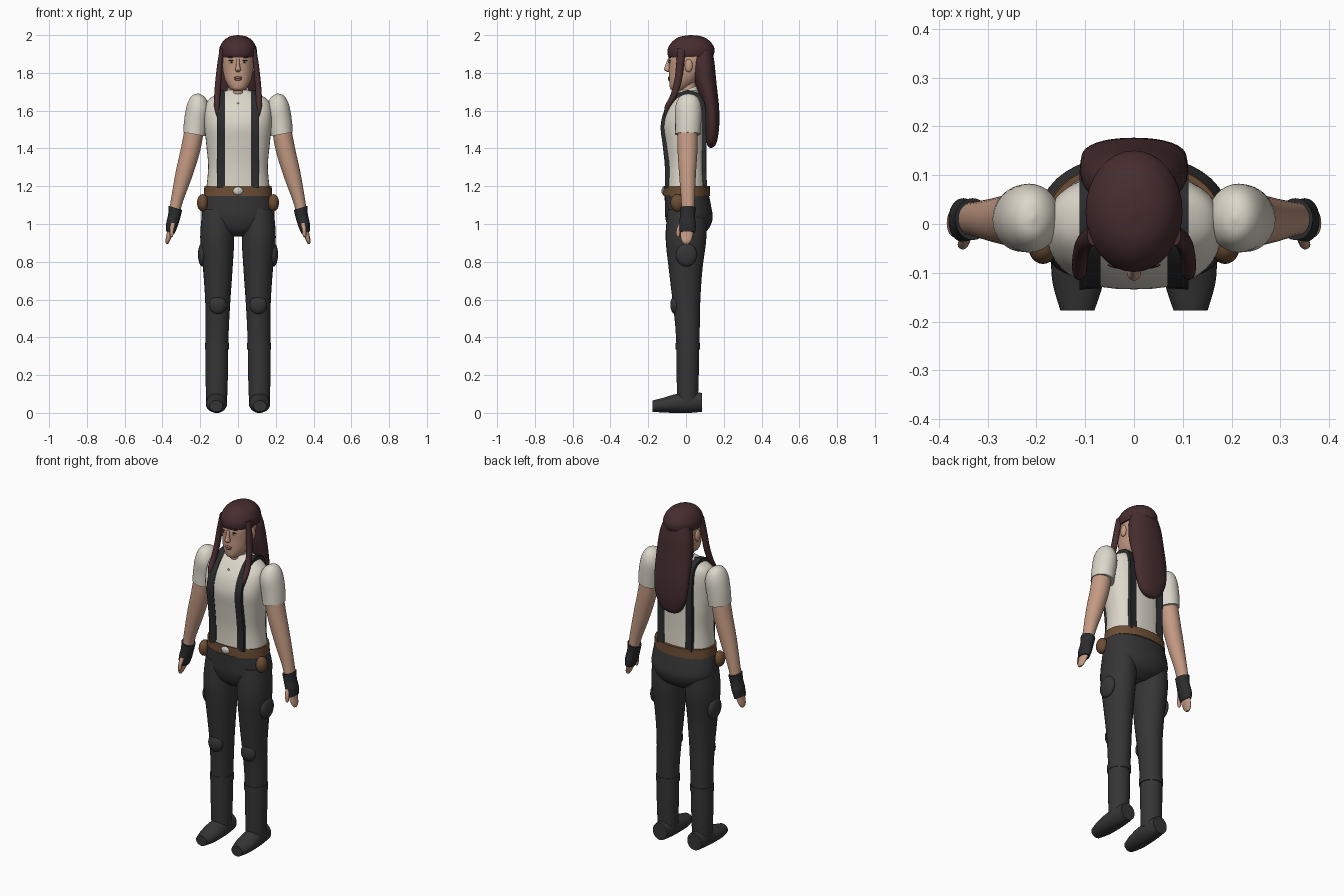
import bpy, bmesh, math
from mathutils import Vector, Matrix


def material(name, r, g, b):
    m = bpy.data.materials.new(name)
    m.diffuse_color = (r, g, b, 1)
    return m


SKIN = material("skin", 0.56, 0.33, 0.23)
HAIR = material("dark_red_hair", 0.062, 0.026, 0.028)
SHIRT = material("cream_cloth", 0.72, 0.68, 0.59)
PANTS = material("charcoal_cloth", 0.036, 0.036, 0.037)
STRAP = material("black_leather", 0.024, 0.025, 0.027)
BROWN = material("brown_leather", 0.15, 0.075, 0.035)
METAL = material("pale_metal", 0.62, 0.6, 0.56)
LIPS = material("lips", 0.33, 0.14, 0.12)
DARK = material("dark_eye", 0.03, 0.018, 0.015)


def finish(name, bm, mat):
    bmesh.ops.recalc_face_normals(bm, faces=bm.faces)
    me = bpy.data.meshes.new(name)
    bm.to_mesh(me)
    bm.free()
    me.materials.append(mat)
    ob = bpy.data.objects.new(name, me)
    bpy.context.collection.objects.link(ob)
    return ob


def spline(rings, steps):
    """Smoothly interpolate between key rings."""
    out = []
    for i in range(len(rings) - 1):
        p = [rings[max(0, min(len(rings) - 1, i + k))] for k in (-1, 0, 1, 2)]
        for s in range(steps):
            t = s / steps
            out.append([b + 0.5 * t * (c - a + t * (2*a - 5*b + 4*c - d + t * (3*(b - c) + d - a)))
                        for a, b, c, d in zip(*p)])
    return out + [list(rings[-1])]


def loft(name, rings, mat, n=32, power=2.0, steps=5, side=1, along_y=False, tilt_x=0, tilt_y=0):
    """Rings are (centre x, centre y, z, radius x, radius y); along_y swaps y and z."""
    bm = bmesh.new()
    rows = []
    for cx, cy, z, rx, ry in spline(rings, steps):
        row = []
        for k in range(n):
            a = 2 * math.pi * k / n
            c, s = math.cos(a), math.sin(a)
            dx = math.copysign(abs(c) ** (2 / power), c) * max(rx, 0.001)
            dy = math.copysign(abs(s) ** (2 / power), s) * max(ry, 0.001)
            co = (cx + dx, cy + dy, z + tilt_x * dx + tilt_y * dy)
            if along_y:
                co = (co[0], co[2], co[1])
            row.append(bm.verts.new((co[0] * side, co[1], co[2])))
        rows.append(row)
    for a, b in zip(rows, rows[1:]):
        for k in range(n):
            bm.faces.new((a[k], a[(k + 1) % n], b[(k + 1) % n], b[k]))
    bm.faces.new(rows[0])
    bm.faces.new(rows[-1])
    return finish(name, bm, mat)


def ball(name, loc, radii, mat, u=24, v=14):
    bm = bmesh.new()
    bmesh.ops.create_uvsphere(bm, u_segments=u, v_segments=v, radius=1,
                              matrix=Matrix.Translation(loc) @ Matrix.Diagonal((*radii, 1)))
    return finish(name, bm, mat)


def depth(rings, x, z, power):
    """Front and back y of a lofted surface at x, z."""
    r = min(spline(rings, 20), key=lambda q: abs(q[2] - z))
    h = r[4] * max(0, 1 - abs((x - r[0]) / r[3]) ** power) ** (1 / power)
    return r[1] - h, r[1] + h


# torso, belt and pelvis
TORSO = [(0, 0, 1.17, .17, .112), (0, -.002, 1.30, .158, .110), (0, -.008, 1.42, .168, .116),
         (0, -.014, 1.52, .178, .120), (0, -.005, 1.60, .178, .108), (0, .008, 1.655, .160, .084),
         (0, .014, 1.69, .105, .060), (0, .018, 1.71, .05, .045)]
loft("shirt_torso", TORSO, SHIRT, n=40, power=2.4)
loft("collar", [(0, .012, 1.675, .075, .06), (0, .014, 1.715, .054, .05)], SHIRT, steps=1, tilt_y=.4)
ball("shirt_button", (0, depth(TORSO, 0, 1.64, 2.4)[0], 1.64), (.006, .005, .006), METAL, 10, 6)
loft("belt", [(0, .004, 1.148, .182, .124), (0, .004, 1.2, .178, .122)], BROWN, n=40, power=2.2, steps=1)
ball("belt_buckle", (0, -.119, 1.175), (.027, .011, .022), METAL, 8, 6)
loft("pelvis", [(0, .002, 1.17, .176, .115), (0, .010, 1.10, .190, .122), (0, .016, 1.03, .188, .125),
                (0, .014, .97, .135, .102), (0, .008, .935, .065, .055)], PANTS, n=40, power=2.2)

# neck and head
loft("neck", [(0, .012, 1.66, .058, .05), (0, .012, 1.72, .044, .043), (0, .015, 1.80, .044, .045)], SKIN)
ball("throat", (0, -.034, 1.697), (.026, .018, .018), SKIN)
HEAD = [(0, -.045, 1.705, .018, .022), (0, -.036, 1.718, .042, .048), (0, -.016, 1.76, .068, .073),
        (0, .008, 1.82, .081, .098), (0, .020, 1.88, .086, .112), (0, .022, 1.94, .078, .100)]
loft("head", HEAD, SKIN, power=2.2)
loft("nose", [(0, -.09, 1.875, .007, .006), (0, -.096, 1.84, .010, .014), (0, -.097, 1.817, .015, .019),
              (0, -.092, 1.806, .009, .008)], SKIN, n=14)
for name, z, w, h in (("upper_lip", 1.775, .022, .006), ("lower_lip", 1.765, .018, .006)):
    ball(name, (0, depth(HEAD, 0, z, 2.2)[0], z), (w, .007, h), LIPS, 16, 8)

# hair
loft("hair_cap", [(0, .025, 1.885, .094, .117), (0, .026, 1.905, .099, .124), (0, .026, 1.935, .097, .121),
                  (0, .025, 1.97, .077, .096), (0, .023, 1.992, .045, .058), (0, .022, 2.0, .004, .005)],
     HAIR, tilt_y=.03)
loft("back_hair", [(0, .085, 1.93, .075, .05), (0, .090, 1.86, .098, .060), (0, .104, 1.75, .110, .057),
                   (0, .132, 1.62, .109, .043), (0, .140, 1.52, .102, .036), (0, .137, 1.45, .078, .030),
                   (0, .134, 1.415, .045, .020), (0, .132, 1.402, .004, .003)], HAIR, power=2.2)

# suspender path, running up the chest, over the shoulder and down the back
HEIGHTS = [1.19 + .035 * i for i in range(14)] + [1.672, 1.685]


def suspender(side):
    path = [(depth(TORSO, .09, z, 2.4)[0], z) for z in HEIGHTS]
    path += [(.012, 1.699)] + [(depth(TORSO, .09, z, 2.4)[1], z) for z in reversed(HEIGHTS)]
    bm = bmesh.new()
    rows = []
    for i, (y, z) in enumerate(path):
        a, b = Vector(path[max(i - 1, 0)]), Vector(path[min(i + 1, len(path) - 1)])
        t = (b - a).normalized()
        ny, nz = -t.y, t.x
        rows.append([bm.verts.new((side * x, y + ny * o, z + nz * o))
                     for x, o in ((.069, -.012), (.069, .008), (.112, .011), (.112, -.012))])
    for a, b in zip(rows, rows[1:]):
        for k in range(4):
            bm.faces.new((a[k], a[(k + 1) % 4], b[(k + 1) % 4], b[k]))
    bm.faces.new(rows[0])
    bm.faces.new(rows[-1])
    finish("suspender", bm, STRAP)


for s in (-1, 1):
    suspender(s)

    # face details
    for name, x, z, r, m in (("eye_white", .034, 1.858, (.014, .004, .006), SHIRT),
                             ("iris", .034, 1.858, (.007, .006, .0065), DARK),
                             ("eyelid_line", .035, 1.865, (.016, .005, .003), DARK),
                             ("eyebrow", .036, 1.883, (.019, .005, .004), HAIR)):
        ball(name, (s * x, depth(HEAD, x, z, 2.2)[0], z), r, m, 12, 8)
    ball("ear", (s * .086, .014, 1.838), (.012, .021, .034), SKIN)

    # front locks of hair
    loft("front_lock", [(.084, -.022, 1.93, .012, .022), (.094, -.030, 1.86, .014, .021),
                        (.104, -.042, 1.76, .016, .020), (.110, -.066, 1.68, .016, .018),
                        (.112, -.098, 1.62, .014, .015), (.108, -.112, 1.56, .002, .002)],
         HAIR, n=16, side=s)

    # arm, sleeve, glove and hand
    loft("sleeve", [(.230, .010, 1.475, .060, .067), (.223, .012, 1.54, .062, .069),
                    (.212, .012, 1.61, .061, .070), (.208, .013, 1.655, .048, .058),
                    (.207, .013, 1.68, .028, .036), (.207, .013, 1.69, .003, .004)],
         SHIRT, side=s, tilt_x=.18)
    loft("arm", [(.228, .008, 1.52, .050, .054), (.250, .008, 1.40, .050, .053),
                 (.284, .008, 1.27, .045, .045), (.322, .010, 1.13, .032, .036),
                 (.338, .010, 1.05, .027, .034)], SKIN, side=s, tilt_x=.22)
    loft("glove", [(.331, .010, 1.085, .036, .043), (.338, .008, 1.04, .032, .040),
                   (.350, .008, .995, .030, .045), (.358, .008, .955, .022, .040)],
         STRAP, n=24, side=s, tilt_x=.3)
    loft("fingers", [(.353, .006, .985, .019, .036), (.362, .004, .945, .016, .034),
                     (.372, .002, .912, .012, .026), (.375, .002, .895, .006, .012)],
         SKIN, n=20, side=s)
    loft("thumb", [(.345, -.026, 1.005, .012, .012), (.350, -.040, .97, .011, .011),
                   (.352, -.042, .94, .009, .009), (.352, -.041, .93, .003, .003)], SKIN, n=14, side=s)

    # leg, boot and pads
    loft("trouser_leg", [(.108, .004, 1.08, .080, .100), (.110, .000, .93, .090, .108),
                         (.107, -.002, .76, .078, .089), (.107, .002, .60, .067, .074),
                         (.110, .008, .46, .062, .065), (.112, .010, .34, .060, .060)],
         PANTS, side=s)
    loft("boot_shaft", [(.113, .009, .35, .060, .060), (.113, .009, .22, .060, .059),
                        (.113, .008, .06, .055, .055)], PANTS, side=s)
    loft("boot_cuff", [(.112, .009, .335, .064, .065), (.112, .009, .37, .064, .065)],
         PANTS, steps=1, side=s)
    loft("boot_foot", [(.113, .056, .084, .046, .050), (.113, .055, .02, .053, .055),
                       (.114, .049, -.06, .056, .049), (.115, .041, -.12, .052, .039),
                       (.116, .036, -.177, .035, .030)], PANTS, n=28, side=s, along_y=True)
    ball("knee_pad", (s * .107, -.056, .572), (.046, .027, .050), PANTS)
    ball("thigh_pad", (s * .188, .002, .838), (.024, .056, .063), PANTS)
    ball("belt_pouch", (s * .187, -.045, 1.112), (.030, .037, .046), BROWN)

# smooth shading with crisp edges kept
bpy.ops.object.select_all(action='SELECT')
bpy.context.view_layer.objects.active = bpy.context.selected_objects[0]
bpy.ops.object.shade_smooth_by_angle(angle=math.radians(40))
